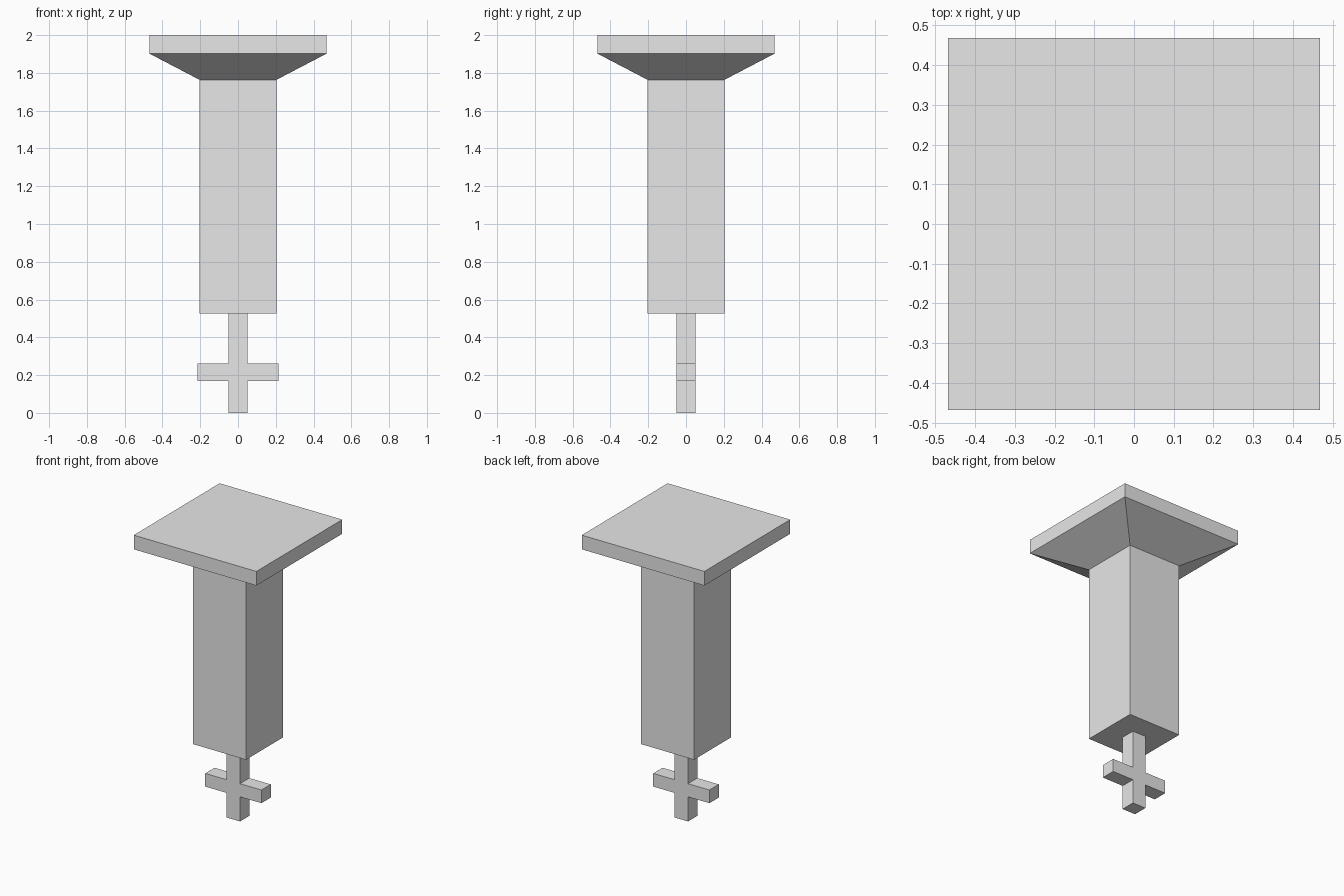
import bpy
import bmesh

cube = bpy.data.objects.get("Cube")
if cube:
    bpy.data.objects.remove(cube, do_unlink=True)

grey = bpy.data.materials.new("plain grey")
grey.use_nodes = True
colour = (0.8, 0.8, 0.8, 1)
grey.diffuse_color = colour
grey.node_tree.nodes["Principled BSDF"].inputs["Base Color"].default_value = colour


def add_object(name, bm):
    bmesh.ops.recalc_face_normals(bm, faces=bm.faces)
    mesh = bpy.data.meshes.new(name)
    bm.to_mesh(mesh)
    bm.free()
    mesh.materials.append(grey)
    obj = bpy.data.objects.new(name, mesh)
    bpy.context.collection.objects.link(obj)


def square_column(name, profile):
    """Stack square rings given as (half width, height), capped at both ends."""
    bm = bmesh.new()
    rings = [[bm.verts.new((sx * r, sy * r, z))
              for sx, sy in ((-1, -1), (1, -1), (1, 1), (-1, 1))]
             for r, z in profile]
    for low, high in zip(rings, rings[1:]):
        for i in range(4):
            j = (i + 1) % 4
            bm.faces.new((low[i], low[j], high[j], high[i]))
    bm.faces.new(rings[0])
    bm.faces.new(rings[-1])
    add_object(name, bm)


def cross(name, half, arm, bottom, arm_low, arm_high, top):
    """Extrude a cross outline through its depth."""
    right = [(half, bottom), (half, arm_low), (arm, arm_low),
             (arm, arm_high), (half, arm_high), (half, top)]
    outline = right + [(-x, z) for x, z in reversed(right)]
    bm = bmesh.new()
    face = bm.faces.new([bm.verts.new((x, -half, z)) for x, z in outline])
    result = bmesh.ops.extrude_face_region(bm, geom=[face], use_keep_orig=True)
    moved = [v for v in result["geom"] if isinstance(v, bmesh.types.BMVert)]
    bmesh.ops.translate(bm, verts=moved, vec=(0, 2 * half, 0))
    add_object(name, bm)


# Square shaft that flares into the wide top slab
square_column("shaft_and_top_slab",
              [(0.203, 0.525), (0.203, 1.763), (0.469, 1.902), (0.469, 2.0)])

# Cross-shaped pin under the shaft
cross("cross_pin", 0.051, 0.215, 0.0, 0.17, 0.261, 0.525)
